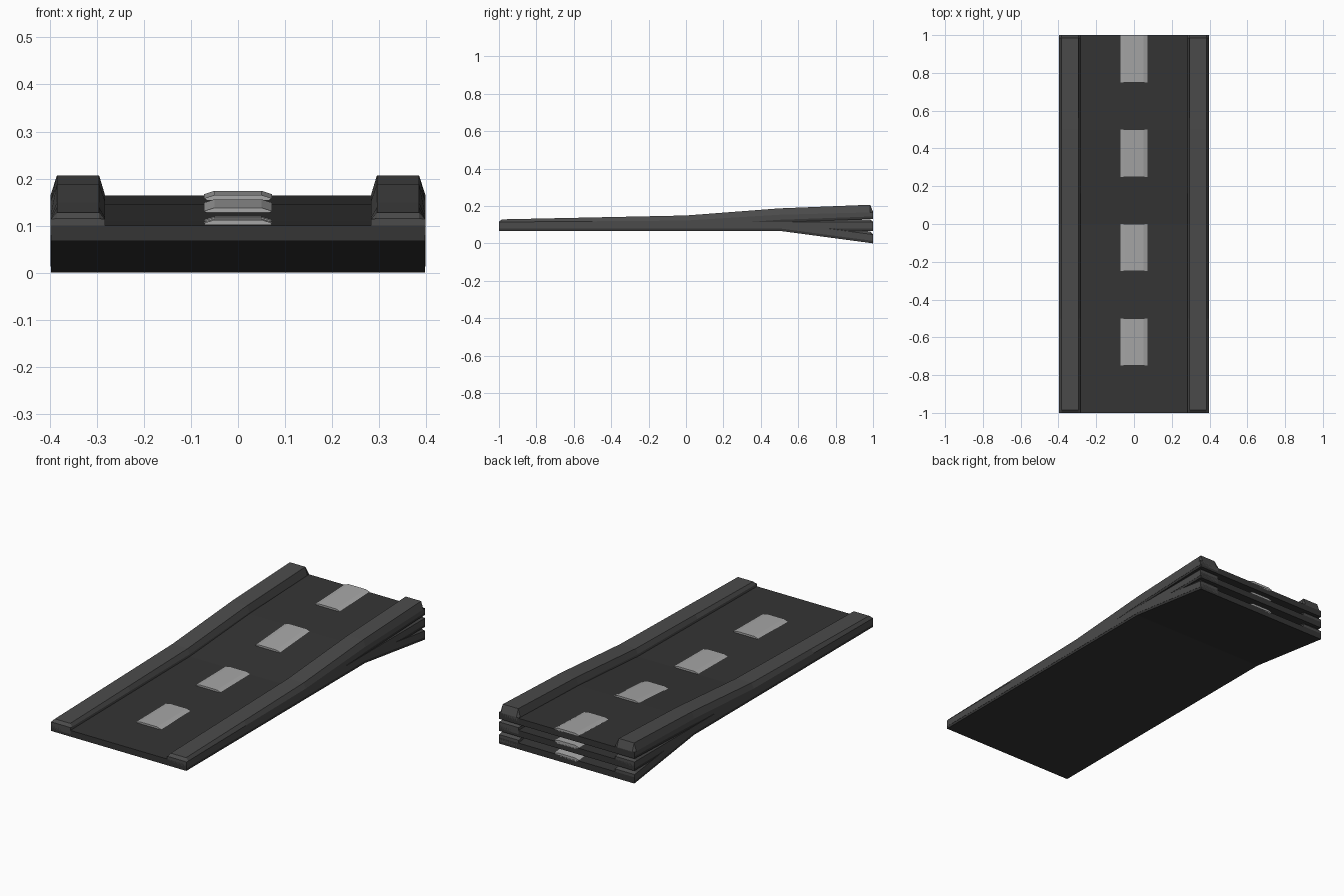
import bpy, bmesh

if "Cube" in bpy.data.objects:
    bpy.data.objects.remove(bpy.data.objects["Cube"])


def material(name, v):
    m = bpy.data.materials.new(name)
    m.diffuse_color = (v, v, v, 1)
    m.use_nodes = True
    m.node_tree.nodes["Principled BSDF"].inputs["Base Color"].default_value = m.diffuse_color
    return m


ASPHALT = material("asphalt", 0.035)
KERB = material("kerb_grey", 0.07)
PAINT = material("paint", 0.38)
ROAD_Z = 0.1
SLAB = 0.033


def lerp(table, y):
    for (a, va), (b, vb) in zip(table, table[1:]):
        if y <= b:
            return va + (vb - va) * (y - a) / (b - a)
    return table[-1][1]


def loft(name, sections, mat):
    """Skin a list of closed (x, y, z) rings and cap both ends."""
    bm = bmesh.new()
    rings = [[bm.verts.new(p) for p in s] for s in sections]
    n = len(rings[0])
    for r, s in zip(rings, rings[1:]):
        for i in range(n):
            j = (i + 1) % n
            bm.faces.new((r[i], r[j], s[j], s[i]))
    bm.faces.new(rings[0])
    bm.faces.new(rings[-1])
    bmesh.ops.recalc_face_normals(bm, faces=bm.faces)
    me = bpy.data.meshes.new(name)
    bm.to_mesh(me)
    bm.free()
    me.materials.append(mat)
    ob = bpy.data.objects.new(name, me)
    bpy.context.collection.objects.link(ob)
    return ob


def road(name, path, height, low):
    def z(y):
        return ROAD_Z + lerp(path, y)

    # road slab
    ys = [-1, -0.5, 0, 0.25, 0.5, 0.75, 1]
    loft(name + "_slab", [[(-0.397, y, z(y) - SLAB), (0.397, y, z(y) - SLAB),
                           (0.397, y, z(y)), (-0.397, y, z(y))] for y in ys], ASPHALT)

    # bevelled kerbs along both edges
    for side, s in (("right", 1), ("left", -1)):
        rings = []
        for y in [-1, -0.985, -0.5, 0, 0.5, 0.985, 1]:
            lo = lerp(low, y)
            hi = lo + 0.001 if abs(y) == 1 else lerp(height, y)
            prof = [(0.283, -0.02), (0.398, -0.02), (0.398, lo),
                    (0.385, hi), (0.295, hi), (0.283, lo)]
            rings.append([(s * x, y, z(y) + h) for x, h in prof])
        loft(f"{name}_kerb_{side}", rings, KERB)

    # painted centre dashes
    for k, y0 in enumerate((-0.75, -0.25, 0.25, 0.75)):
        prof = [(-0.055, -0.008), (0.055, -0.008), (0.072, 0.003),
                (0.05, 0.01), (-0.05, 0.01), (-0.072, 0.003)]
        loft(f"{name}_dash_{k + 1}",
             [[(x, y, z(y) + h) for x, h in prof] for y in (y0, y0 + 0.25)], PAINT)


flat_h = [(-1, 0.028), (1, 0.028)]
flat_l = [(-1, 0.014), (1, 0.014)]
# three roads sharing one start: rising, level and dipping
road("rising_road", [(-1, 0), (0, 0.010), (0.5, 0.046), (1, 0.064)],
     [(-1, 0.028), (0, 0.039), (1, 0.043)], [(-1, 0.014), (0, 0.012), (1, 0.002)])
road("level_road", [(-1, 0), (1, 0)], flat_h, flat_l)
road("dipping_road", [(-1, 0), (0.5, 0), (1, -0.067)], flat_h, flat_l)
